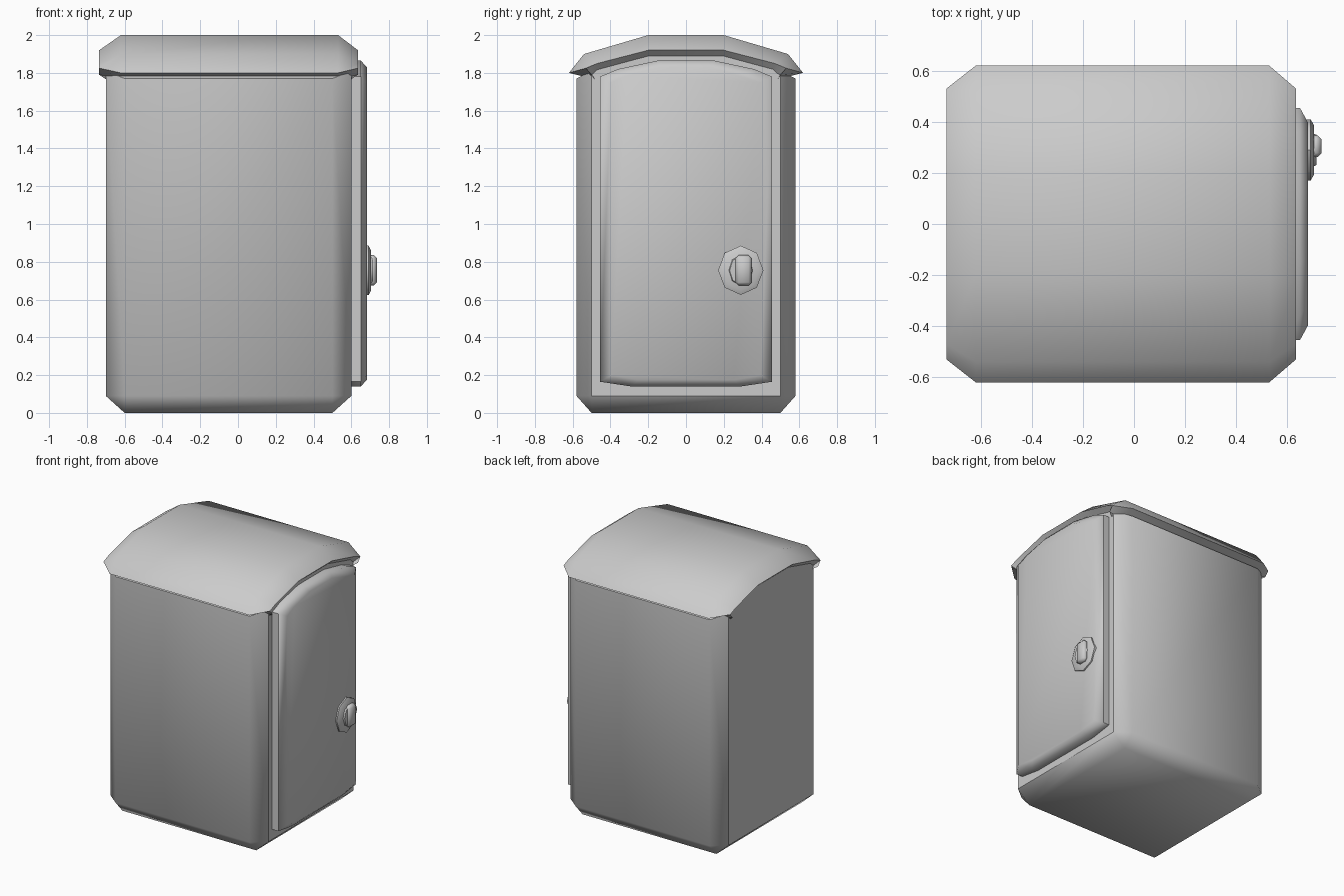
import bpy, bmesh, math
from mathutils import Vector

cube = bpy.data.objects.get("Cube")
if cube:
    bpy.data.objects.remove(cube, do_unlink=True)

GREY = (0.6, 0.6, 0.6, 1)
mat = bpy.data.materials.new("grey metal")
mat.use_nodes = True
mat.diffuse_color = GREY
mat.node_tree.nodes["Principled BSDF"].inputs["Base Color"].default_value = GREY


def finish(name, bm, angle=45):
    """Turn a bmesh into a smooth-shaded object with the grey material."""
    mesh = bpy.data.meshes.new(name)
    bm.to_mesh(mesh)
    bm.free()
    mesh.materials.append(mat)
    obj = bpy.data.objects.new(name, mesh)
    bpy.context.collection.objects.link(obj)
    bpy.ops.object.select_all(action="DESELECT")
    obj.select_set(True)
    bpy.context.view_layer.objects.active = obj
    bpy.ops.object.shade_smooth_by_angle(angle=math.radians(angle))
    return obj


def mirrored(half):
    """Complete a y, z outline from its +y half, listed from edge to middle."""
    return [(-y, z) for y, z in half] + [(y, z) for y, z in reversed(half)]


def loft(sections, closed=True):
    """Bridge (x, outline) sections along x, capping the ends if closed."""
    bm = bmesh.new()
    rows = [[bm.verts.new((x, y, z)) for y, z in pts] for x, pts in sections]
    n = len(rows[0])
    for a, b in zip(rows, rows[1:]):
        for i in range(n if closed else n - 1):
            j = (i + 1) % n
            bm.faces.new((a[i], b[i], b[j], a[j]))
    if closed:
        bm.faces.new(rows[0])
        bm.faces.new(rows[-1])
        bmesh.ops.recalc_face_normals(bm, faces=bm.faces)
    return bm


def scaled(outline, sy, sz, cy, cz):
    return [(cy + (y - cy) * sy, cz + (z - cz) * sz) for y, z in outline]


# Cabinet body: arched prism with bevelled uprights and base
SY, SZ = 0.8, 0.9
shell = mirrored([(0.58, 0), (0.58, 1.77), (0.5, 1.81), (0.2, 1.9)])
shell = [(y / SY, z / SZ) for y, z in shell]
bm = loft([(-0.70, shell), (0.60, shell)])


def bevels(e):
    a, b = (v.co for v in e.verts)
    upright = abs(a.z - b.z) > 1
    return upright or max(a.z, b.z) < 0.01


bmesh.ops.bevel(bm, geom=[e for e in bm.edges if bevels(e)], offset=0.1,
                segments=1, affect="EDGES")
bmesh.ops.scale(bm, vec=Vector((1, SY, SZ)), verts=bm.verts)
finish("cabinet_body", bm)

# Roof: thin arched cover with turned-in rims
full = mirrored([(0.5, 1.77), (0.62, 1.8), (0.54, 1.9), (0.2, 2.0)])
end = mirrored([(0.5, 1.79), (0.53, 1.825), (0.47, 1.85), (0.2, 1.92)])
rim = mirrored([(0.48, 1.76), (0.49, 1.78), (0.46, 1.81), (0.2, 1.88)])
finish("roof", loft([(-0.69, rim), (-0.735, end), (-0.62, full),
                     (0.53, full), (0.635, end), (0.59, rim)], closed=False), 60)

# Door: slab with a softened outer edge
door = mirrored([(0.29, 0.14), (0.455, 0.165), (0.455, 1.78), (0.36, 1.82), (0.15, 1.865)])
face = scaled(door, 0.87, 0.96, 0, 1.0)
finish("door", loft([(0.59, door), (0.65, door), (0.682, face)]), 60)

# Latch: eight-sided plate, collar and grip
CY, CZ = 0.29, 0.755
ring = [(CY + 0.12 * math.cos(i * math.pi / 4), CZ + 0.13 * math.sin(i * math.pi / 4))
        for i in range(8)]
finish("latch_plate", loft([(0.675, ring), (0.692, ring),
                            (0.705, scaled(ring, 0.8, 0.8, CY, CZ))]))
collar = scaled(ring, 0.58, 0.68, CY, CZ)
finish("latch_collar", loft([(0.69, collar), (0.715, scaled(collar, 0.85, 0.85, CY, CZ))]))

bm = bmesh.new()
bmesh.ops.create_cube(bm, size=1)
bmesh.ops.scale(bm, vec=Vector((0.045, 0.085, 0.16)), verts=bm.verts)
bmesh.ops.bevel(bm, geom=bm.edges[:], offset=0.016, segments=1, affect="EDGES")
bmesh.ops.translate(bm, vec=Vector((0.7125, 0.305, CZ)), verts=bm.verts)
finish("latch_grip", bm, 50)
